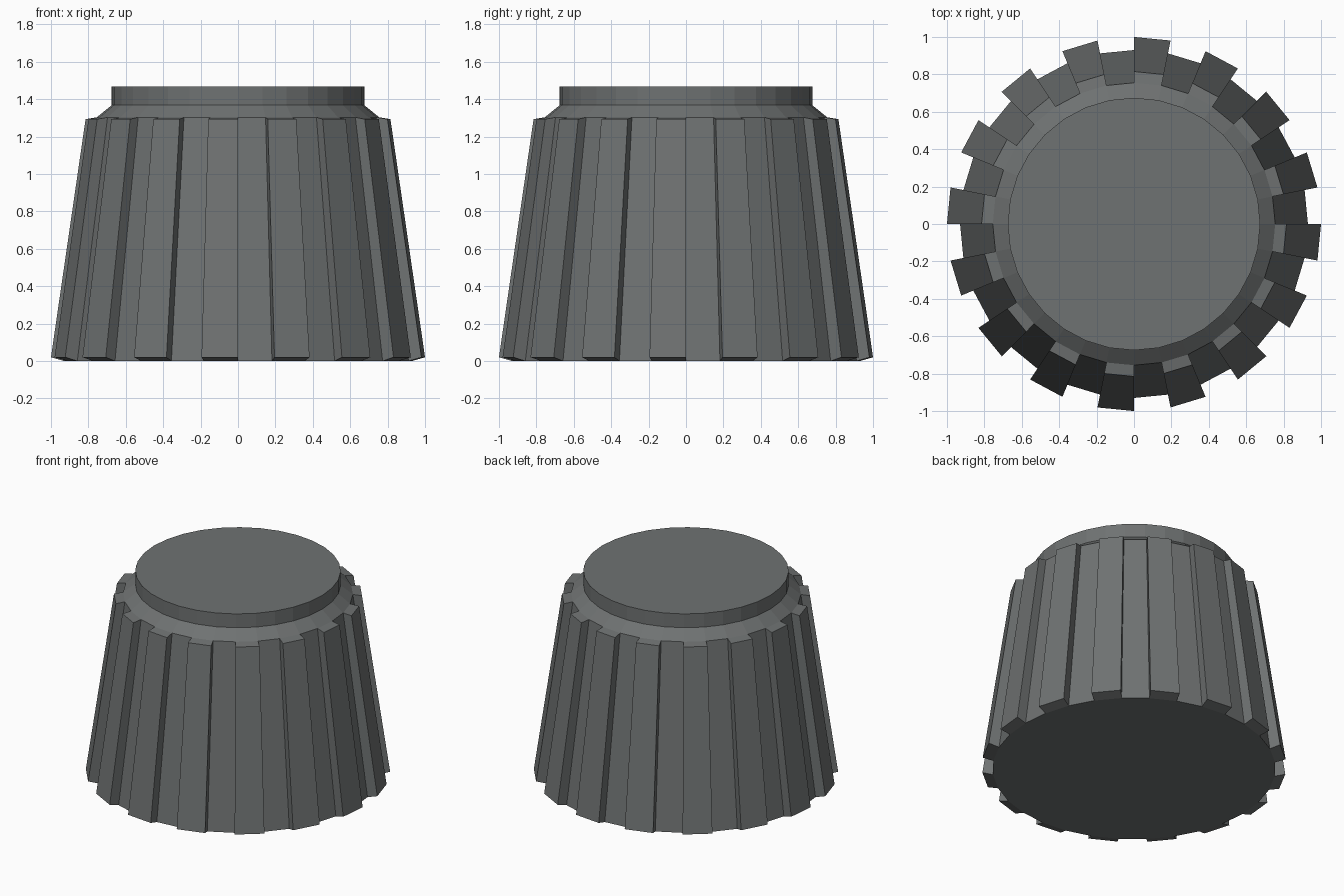
import bpy, bmesh
from math import sin, cos, tau

if "Cube" in bpy.data.objects:
    bpy.data.objects.remove(bpy.data.objects["Cube"])

SIDES = 32
# (radius, height) profile of the tapered body and raised cap
PROFILE = [(0.93, 0.0), (0.755, 1.303), (0.675, 1.368), (0.675, 1.468)]
RIDGE_BOTTOM = (1.0, 0.02)
RIDGE_TOP = (0.815, 1.293)

bm = bmesh.new()

# Stacked rings joined by flat quads, capped at both ends
rings = [[bm.verts.new((r * cos(tau * i / SIDES), r * sin(tau * i / SIDES), z))
          for i in range(SIDES)] for r, z in PROFILE]
ridge_faces = []
for level in range(len(rings) - 1):
    low, high = rings[level], rings[level + 1]
    for i in range(SIDES):
        j = (i + 1) % SIDES
        face = bm.faces.new((low[i], low[j], high[j], high[i]))
        if level == 0 and i % 2:
            ridge_faces.append(face)
bm.faces.new(rings[0][::-1])
bm.faces.new(rings[-1])

# Grip ridges: every other wall panel pulled outward, with bevelled ends
result = bmesh.ops.extrude_discrete_faces(bm, faces=ridge_faces)
for face in result["faces"]:
    for v in face.verts:
        r, z = RIDGE_BOTTOM if v.co.z < 0.5 else RIDGE_TOP
        flat = v.co.xy.normalized() * r
        v.co = (flat.x, flat.y, z)

bmesh.ops.recalc_face_normals(bm, faces=bm.faces[:])
mesh = bpy.data.meshes.new("ridged_knob")
bm.to_mesh(mesh)
bm.free()

# Dark grey plastic
plastic = bpy.data.materials.new("dark_plastic")
plastic.diffuse_color = (0.158, 0.168, 0.168, 1)
plastic.use_nodes = True
plastic.node_tree.nodes["Principled BSDF"].inputs["Base Color"].default_value = plastic.diffuse_color
mesh.materials.append(plastic)

knob = bpy.data.objects.new("ridged_knob", mesh)
bpy.context.collection.objects.link(knob)
